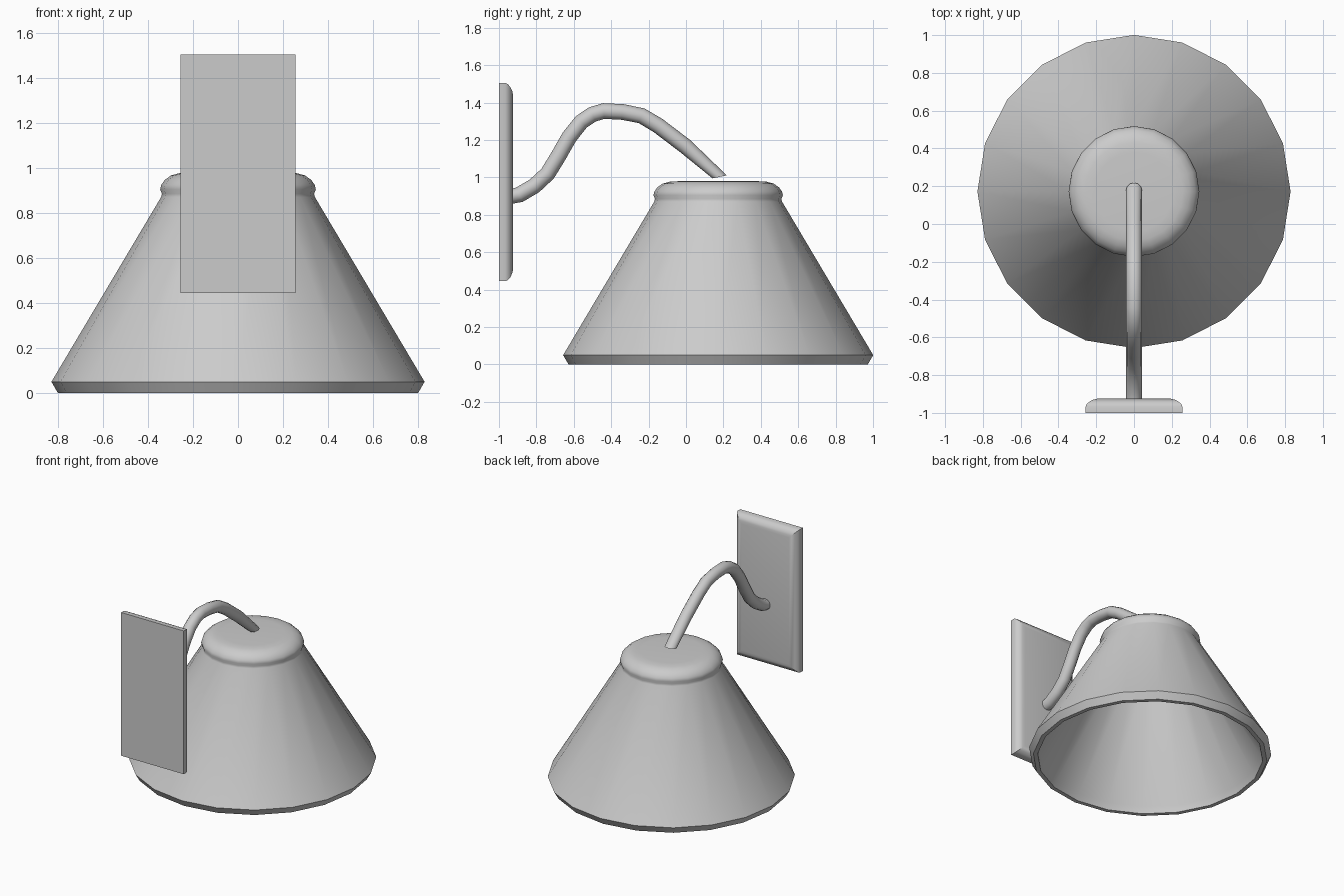
import bpy, bmesh
from math import cos, sin, pi
from mathutils import Vector

if "Cube" in bpy.data.objects:
    bpy.data.objects.remove(bpy.data.objects["Cube"])


def loft(name, rings, angle=0.6):
    """Join matching rings of points into one surface, capped at both ends."""
    bm = bmesh.new()
    loops = [[bm.verts.new(p) for p in ring] for ring in rings]
    n = len(loops[0])
    for a, b in zip(loops, loops[1:]):
        for i in range(n):
            j = (i + 1) % n
            bm.faces.new((a[i], a[j], b[j], b[i]))
    bm.faces.new(loops[0][::-1])
    bm.faces.new(loops[-1])
    bmesh.ops.recalc_face_normals(bm, faces=bm.faces)
    mesh = bpy.data.meshes.new(name)
    bm.to_mesh(mesh)
    bm.free()
    obj = bpy.data.objects.new(name, mesh)
    bpy.context.collection.objects.link(obj)
    bpy.ops.object.select_all(action='DESELECT')
    obj.select_set(True)
    bpy.context.view_layer.objects.active = obj
    bpy.ops.object.shade_smooth_by_angle(angle=angle)
    return obj


# Lamp shade: hollow 20-sided cone with a rounded cap, inner wall first
SIDES, CENTRE_Y = 20, 0.172
profile = [(0.20, 0.93), (0.25, 0.92), (0.28, 0.895), (0.285, 0.865),
           (0.757, 0.05), (0.77, 0.0), (0.80, 0.0), (0.829, 0.05),
           (0.342, 0.87), (0.338, 0.885), (0.346, 0.905), (0.341, 0.925),
           (0.325, 0.947), (0.297, 0.967), (0.26, 0.977), (0.21, 0.98)]
loft("lamp_shade", [[(r * cos(2 * pi * i / SIDES),
                      CENTRE_Y + r * sin(2 * pi * i / SIDES), z)
                     for i in range(SIDES)] for r, z in profile], 0.9)

# Wall plate: rectangle with a rounded front edge
plate = [(-1.0, 0.0), (-0.967, 0.0), (-0.953, 0.006), (-0.939, 0.022),
         (-0.929, 0.043), (-0.925, 0.062)]
loft("wall_plate", [[(sx * (0.256 - d), y, 0.975 + sz * (0.53 - d))
                     for sx, sz in ((-1, -1), (1, -1), (1, 1), (-1, 1))]
                    for y, d in plate])

# Curved arm: round tube swept along a path in the side plane
path = [(-0.935, 0.898), (-0.89, 0.908), (-0.81, 0.955), (-0.74, 1.02),
        (-0.68, 1.118), (-0.625, 1.215), (-0.56, 1.297), (-0.50, 1.337),
        (-0.44, 1.355), (-0.34, 1.35), (-0.238, 1.33), (-0.15, 1.278),
        (-0.005, 1.168), (0.18, 1.003)]
points = [Vector((0, y, z)) for y, z in path]
rings = []
for k, p in enumerate(points):
    tangent = (points[min(k + 1, len(points) - 1)] - points[max(k - 1, 0)]).normalized()
    normal = Vector((0, -tangent.z, tangent.y)) * 0.042
    if k == 0:
        normal = Vector((0, 0, 0.04))
    if k == len(points) - 1:  # end cut almost parallel to the cap
        normal = Vector((0, 0.038, 0.008))
    rings.append([p + Vector((0.042 * cos(2 * pi * i / 12), 0, 0))
                  + normal * sin(2 * pi * i / 12) for i in range(12)])
loft("curved_arm", rings)
